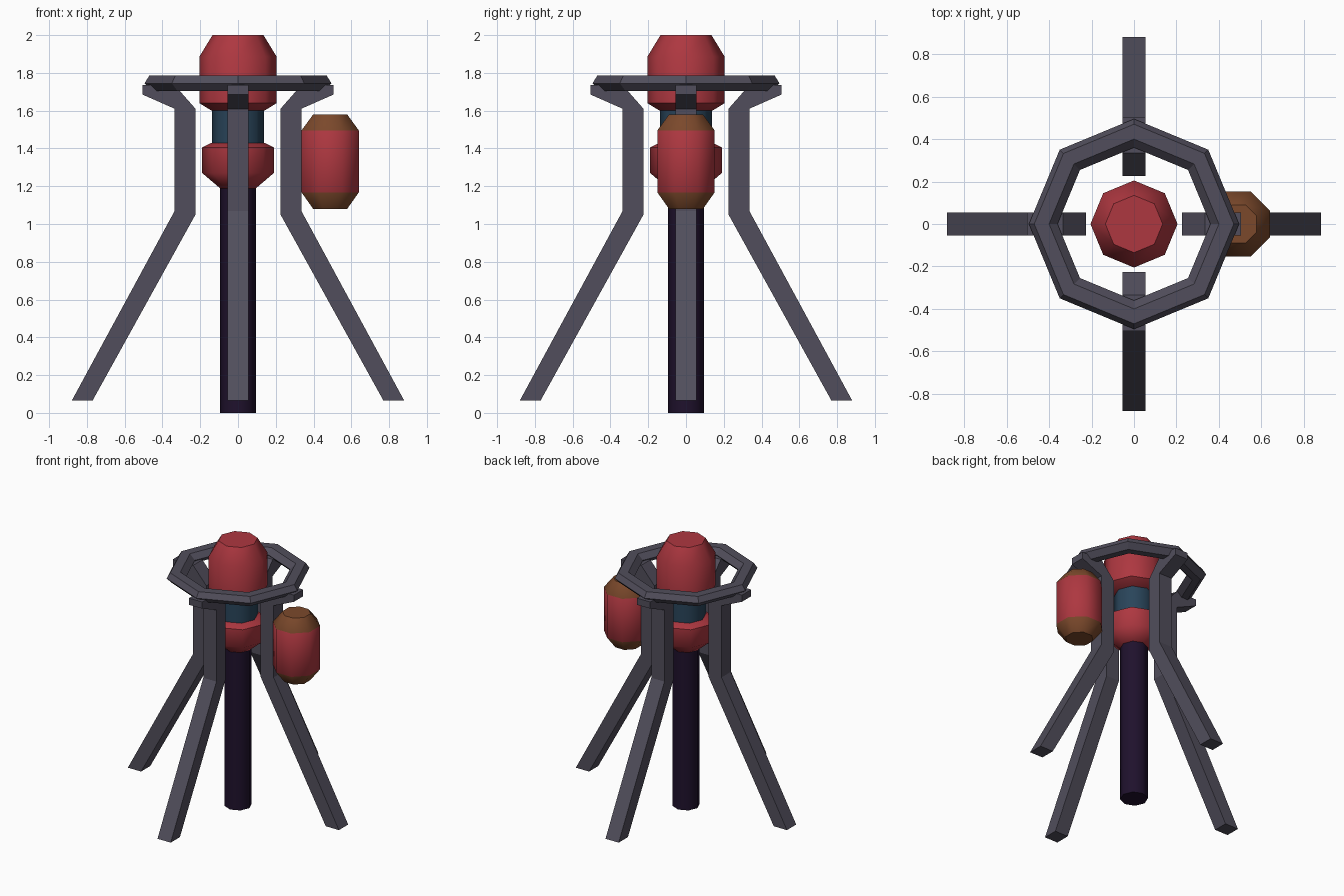
import bpy, bmesh, math

if "Cube" in bpy.data.objects:
    bpy.data.objects.remove(bpy.data.objects["Cube"])


def material(name, rgb):
    # display colour (0-255) converted to linear
    m = bpy.data.materials.new(name)
    m.diffuse_color = [(c / 255) ** 2.2 for c in rgb] + [1]
    m.use_nodes = True
    m.node_tree.nodes["Principled BSDF"].inputs["Base Color"].default_value = m.diffuse_color
    return m


RED = material("red", (172, 58, 66))
BROWN = material("brown", (122, 74, 47))
GREY = material("grey", (82, 79, 92))
BLUE = material("blue", (45, 70, 90))
DARK = material("dark", (36, 24, 48))


def finish(name, bm, mats, smooth_angle=None):
    bmesh.ops.recalc_face_normals(bm, faces=bm.faces)
    me = bpy.data.meshes.new(name)
    bm.to_mesh(me)
    bm.free()
    for m in mats:
        me.materials.append(m)
    if smooth_angle:
        for p in me.polygons:
            p.use_smooth = True
        me.set_sharp_from_angle(angle=math.radians(smooth_angle))
    ob = bpy.data.objects.new(name, me)
    bpy.context.collection.objects.link(ob)
    return ob


def lathe(name, profile, mats, bands=None, turn=0.0, closed=False, smooth=50, n=8):
    # spin an (r, z) profile into an n-sided solid; bands = material index per profile span
    bm = bmesh.new()
    rings = []
    for r, z in profile:
        rings.append([bm.verts.new((r * math.cos(2 * math.pi * i / n + turn),
                                    r * math.sin(2 * math.pi * i / n + turn), z))
                      for i in range(n)])
    spans = len(rings) if closed else len(rings) - 1
    for k in range(spans):
        a, b = rings[k], rings[(k + 1) % len(rings)]
        for i in range(n):
            j = (i + 1) % n
            f = bm.faces.new((a[i], a[j], b[j], b[i]))
            f.material_index = bands[k] if bands else 0
    if not closed:
        bm.faces.new(rings[0]).material_index = bands[0] if bands else 0
        bm.faces.new(rings[-1]).material_index = bands[-1] if bands else 0
    return finish(name, bm, mats, smooth)


# central column
lathe("centre_pole", [(0.095, 0), (0.095, 1.22)], [DARK])
lathe("lower_collar", [(0.09, 1.185), (0.19, 1.27), (0.19, 1.405), (0.14, 1.43)], [RED])
lathe("neck", [(0.137, 1.40), (0.137, 1.63)], [BLUE])
lathe("upper_capsule", [(0.14, 1.60), (0.205, 1.64), (0.205, 1.885), (0.135, 2.0)], [RED])

# octagonal top ring
lathe("top_ring", [(0.47, 1.785), (0.495, 1.745), (0.455, 1.705),
                   (0.40, 1.705), (0.36, 1.745), (0.40, 1.785)],
      [GREY], closed=True, smooth=None)

# side tank with brown ends, flat sides towards the axes
k = 1 / math.cos(math.pi / 8)
tank = lathe("side_tank", [(0.09 * k, 1.08), (0.152 * k, 1.168), (0.152 * k, 1.495), (0.09 * k, 1.58)],
             [RED, BROWN], bands=[1, 0, 1], turn=math.pi / 8)
tank.location.x = 0.488

# four bent legs, extruded from one side outline
OUTLINE = [(0.77, 0.065), (0.88, 0.065), (0.335, 1.07), (0.335, 1.61), (0.505, 1.685),
           (0.505, 1.735), (0.335, 1.735), (0.225, 1.61), (0.225, 1.05)]
for i, side in enumerate(("right", "back", "left", "front")):
    bm = bmesh.new()
    face = bm.faces.new([bm.verts.new((x, -0.055, z)) for x, z in OUTLINE])
    ext = bmesh.ops.extrude_face_region(bm, geom=[face], use_keep_orig=True)
    bmesh.ops.translate(bm, vec=(0, 0.11, 0),
                        verts=[v for v in ext["geom"] if isinstance(v, bmesh.types.BMVert)])
    leg = finish(side + "_leg", bm, [GREY])
    leg.rotation_euler.z = i * math.pi / 2
